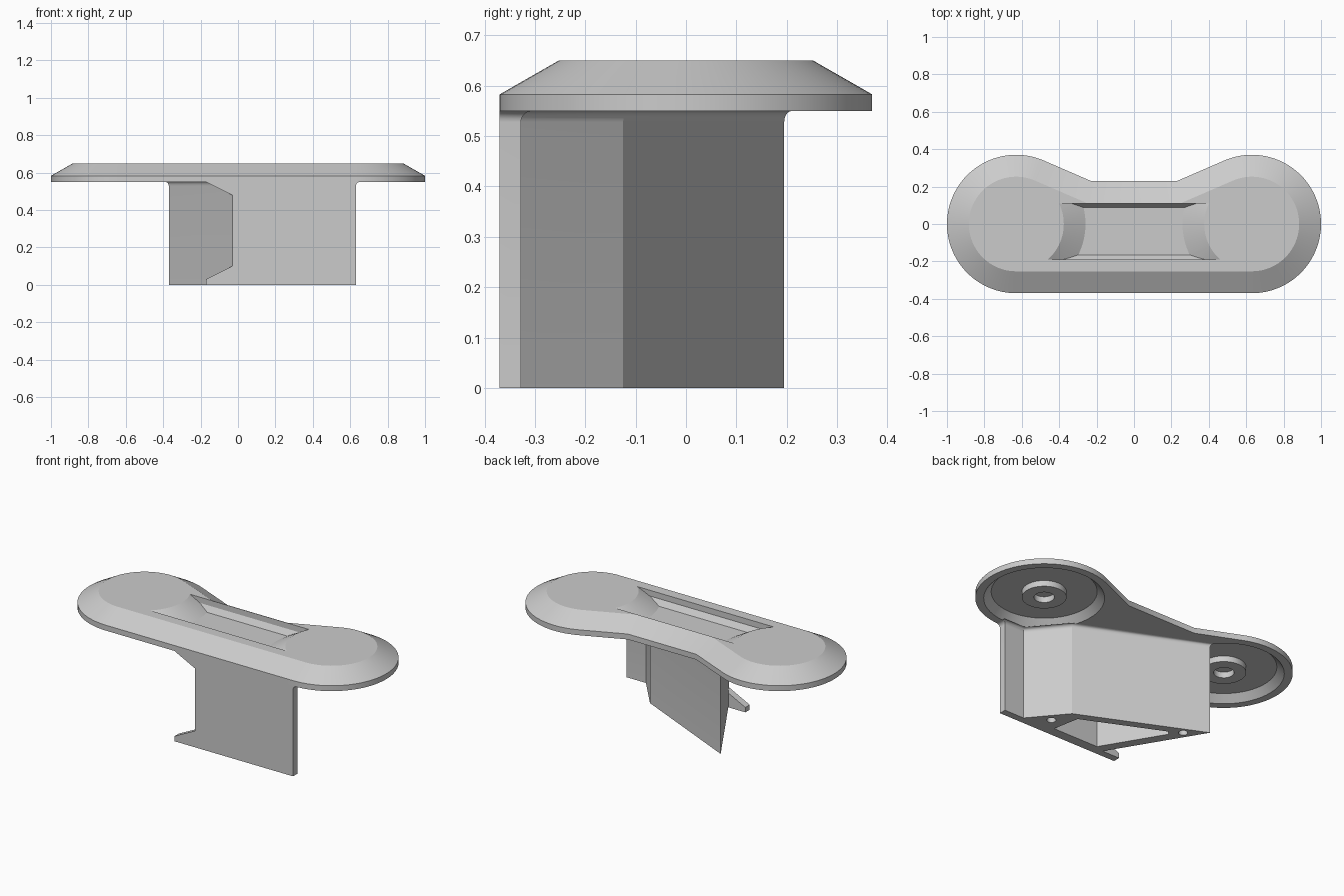
import bpy, bmesh, math
from mathutils import Vector

if "Cube" in bpy.data.objects:
    bpy.data.objects.remove(bpy.data.objects["Cube"], do_unlink=True)

grey = bpy.data.materials.new("light_grey")
grey.use_nodes = True
COLOUR = (0.6, 0.6, 0.6, 1)
grey.diffuse_color = COLOUR
grey.node_tree.nodes["Principled BSDF"].inputs["Base Color"].default_value = COLOUR

CX, R = 0.63, 0.37          # centre and radius of the round ends
BOTTOM, EDGE, TOP = 0.55, 0.583, 0.65


def loft(name, rings, closed=False):
    """Skin matching rings of points; cap both ends unless closed on itself."""
    bm = bmesh.new()
    loops = [[bm.verts.new(p) for p in ring] for ring in rings]
    n = len(loops[0])
    pairs = list(zip(loops, loops[1:]))
    if closed:
        pairs.append((loops[-1], loops[0]))
    for a, b in pairs:
        for i in range(n):
            j = (i + 1) % n
            bm.faces.new((a[i], a[j], b[j], b[i]))
    if not closed:
        bm.faces.new(loops[0])
        bm.faces.new(loops[-1])
    bmesh.ops.recalc_face_normals(bm, faces=bm.faces)
    mesh = bpy.data.meshes.new(name)
    bm.to_mesh(mesh)
    bm.free()
    mesh.materials.append(grey)
    obj = bpy.data.objects.new(name, mesh)
    bpy.context.collection.objects.link(obj)
    return obj


def prism(name, outline, z0, z1):
    return loft(name, [[(x, y, z) for x, y in outline] for z in (z0, z1)])


def lathe(name, profile, x, y, n=64, closed=False):
    rings = [[(x + r * math.cos(i * math.tau / n), y + r * math.sin(i * math.tau / n), z)
              for i in range(n)] for r, z in profile]
    return loft(name, rings, closed)


def cut(target, cutter):
    cutter.hide_render = True
    cutter.hide_set(True)
    mod = target.modifiers.new("cut", "BOOLEAN")
    mod.operation = "DIFFERENCE"
    mod.solver = "EXACT"
    mod.object = cutter


def apply(obj):
    """Replace the mesh by its modified version."""
    deps = bpy.context.evaluated_depsgraph_get()
    mesh = bpy.data.meshes.new_from_object(obj.evaluated_get(deps))
    obj.modifiers.clear()
    obj.data = mesh


def smooth(obj):
    bpy.ops.object.select_all(action="DESELECT")
    obj.select_set(True)
    bpy.context.view_layer.objects.active = obj
    bpy.ops.object.shade_smooth_by_angle(angle=math.radians(25))


# Plate: two round ends, straight front, waisted back
def plate_outline(inset, z, steps=48):
    slope = math.radians(23.4)
    start, end = -math.pi / 2, math.pi / 2 + slope
    r = R - inset
    half = []
    for i in range(steps + 1):
        a = start + (end - start) * i / steps
        half.append((CX + r * math.cos(a), r * math.sin(a), z))
    half.append((0.23 + inset * math.tan(slope / 2), 0.23 - inset, z))
    return half + [(-x, y, z) for x, y, z in reversed(half)]


plate = loft("top_plate", [plate_outline(0, BOTTOM), plate_outline(0, EDGE),
                           plate_outline(0.117, TOP)])

# Slot between the ends, finishing in conical ramps
slot_profile = [(-0.19, 0.7), (-0.19, 0.615), (-0.165, EDGE),
                (0.088, EDGE), (0.11, 0.615), (0.11, 0.7)]
slot = loft("slot_cutter", [[(x, y, z) for y, z in slot_profile] for x in (-0.5, 0.5)])
ramps = [lathe("ramp_cutter", [(0.515, 0.5), (0.133, 0.72)], s * CX, 0, 96) for s in (-1, 1)]
for ramp in ramps:
    cut(slot, ramp)
apply(slot)
cut(plate, slot)

# Round recesses under both ends, each with a hollow boss
recesses = [lathe("recess_cutter", [(0.335, 0.54), (0.285, 0.59)], s * CX, 0) for s in (-1, 1)]
for recess in recesses:
    cut(plate, recess)
apply(plate)
smooth(plate)
for side, s in (("right", -1), ("left", 1)):
    boss = lathe(side + "_boss", [(0.12, 0.595), (0.12, 0.555), (0.055, 0.555), (0.055, 0.595)],
                 s * CX, 0, closed=True)
    smooth(boss)

# Leg: wedge-shaped column flaring into the plate
LEG = [(0.63, -0.37), (0.63, -0.328), (0.5, -0.328), (0.33, -0.125),
       (-0.37, 0.195), (-0.03, -0.37)]


def leg_ring(offset, z):
    ring = []
    pts = [Vector(p) for p in LEG]
    for i, p in enumerate(pts):
        a = (p - pts[i - 1]).normalized()
        b = (pts[(i + 1) % len(pts)] - p).normalized()
        na, nb = Vector((a.y, -a.x)), Vector((b.y, -b.x))
        q = p + (na + nb) * offset / (1 + na.dot(nb))
        if p.y > 0:
            q = p + (na + nb).normalized() * offset
        ring.append((q.x, max(q.y, -R), z))
    return ring


flare = 0.022
rings = [leg_ring(0, 0)]
for i in range(6):
    t = i / 5 * math.pi / 2
    rings.append(leg_ring(flare * (1 - math.cos(t)), BOTTOM - flare * (1 - math.sin(t))))
leg = loft("leg", rings)

# Hollow and screw holes in the foot of the leg
hollow = prism("hollow_cutter", [(0.0, -0.31), (0.3, -0.31), (0.27, -0.15), (-0.19, 0.06),
                                 (-0.21, 0.04)], -0.05, 0.53)
cut(leg, hollow)
holes = [lathe("screw_hole_cutter", [(0.025, -0.05), (0.025, 0.3)], x, y, 24)
         for x, y in ((0.37, -0.25), (-0.26, 0.1))]
for hole in holes:
    cut(leg, hole)
apply(leg)
smooth(leg)

# Gusset flanges at the foot and head of the front wall
for name, profile in (("lower_flange", [(-0.03, 0), (-0.17, 0), (-0.17, 0.03), (-0.03, 0.1)]),
                      ("upper_flange", [(-0.03, 0.48), (-0.17, BOTTOM), (-0.03, BOTTOM)])):
    loft(name, [[(x, y, z) for x, z in profile] for y in (-0.37, -0.328)])

# Cutters are no longer needed
for helper in [slot, hollow] + ramps + recesses + holes:
    bpy.data.objects.remove(helper, do_unlink=True)
